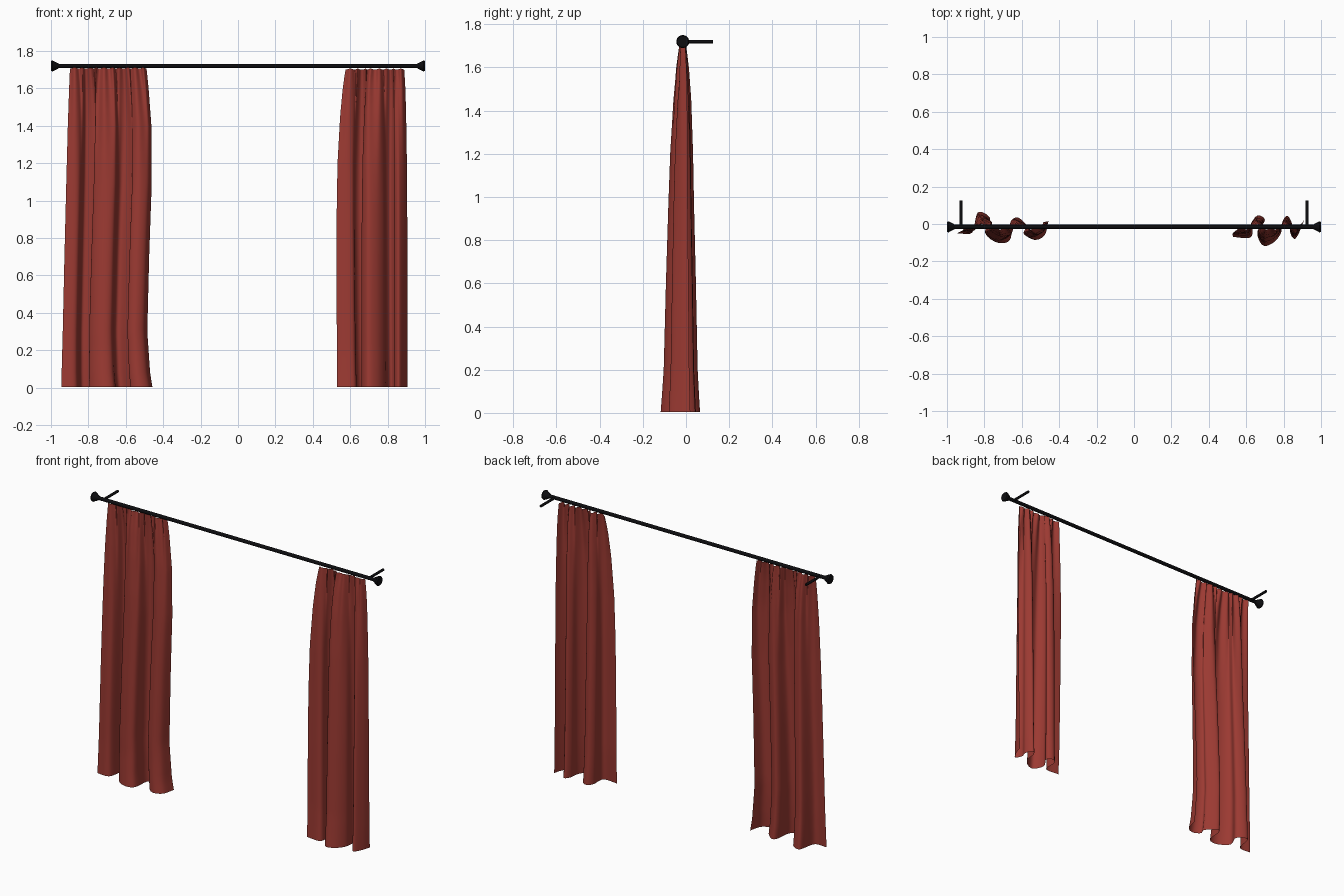
import bpy, bmesh, math
from mathutils import Vector, Matrix

if "Cube" in bpy.data.objects:
    bpy.data.objects.remove(bpy.data.objects["Cube"])

ROD_Y, ROD_Z = -0.015, 1.72


def material(name, rgb):
    m = bpy.data.materials.new(name)
    m.diffuse_color = (*rgb, 1)
    m.use_nodes = True
    m.node_tree.nodes["Principled BSDF"].inputs["Base Color"].default_value = m.diffuse_color
    return m


RED = material("red cloth", (0.33, 0.042, 0.032))
BLACK = material("black metal", (0.004, 0.004, 0.005))


def finish(name, bm, mat, angle=35):
    me = bpy.data.meshes.new(name)
    bm.to_mesh(me)
    bm.free()
    ob = bpy.data.objects.new(name, me)
    bpy.context.collection.objects.link(ob)
    me.materials.append(mat)
    bpy.ops.object.select_all(action='DESELECT')
    ob.select_set(True)
    bpy.context.view_layer.objects.active = ob
    bpy.ops.object.shade_smooth_by_angle(angle=math.radians(angle))
    return ob


def bar(name, a, b, r1, r2=None, sides=24):
    """Round bar or cone from point a to point b."""
    a, b = Vector(a), Vector(b)
    bm = bmesh.new()
    rot = (b - a).to_track_quat('Z', 'Y').to_matrix().to_4x4()
    bmesh.ops.create_cone(bm, cap_ends=True, segments=sides, radius1=r1,
                          radius2=r1 if r2 is None else r2, depth=(b - a).length,
                          matrix=Matrix.Translation((a + b) / 2) @ rot)
    return finish(name, bm, BLACK)


def table(z, rows, col):
    """Linear lookup in rows of (z, value, ...)."""
    for p, q in zip(rows, rows[1:]):
        if z <= q[0]:
            f = (z - p[0]) / (q[0] - p[0])
            return p[col] + (q[col] - p[col]) * f
    return rows[-1][col]


def spline(pts, n):
    """Smooth path through pts, sampled n + 1 times by even arc length."""
    p = [Vector(v) for v in pts]
    p = [2 * p[0] - p[1]] + p + [2 * p[-1] - p[-2]]
    fine = []
    for i in range(1, len(p) - 2):
        a, b, c, d = p[i - 1:i + 3]
        for k in range(16):
            t = k / 16
            fine.append(0.5 * (2 * b + (c - a) * t + (2 * a - 5 * b + 4 * c - d) * t * t
                               + (3 * b - a - 3 * c + d) * t ** 3))
    fine.append(p[-2])
    dist = [0]
    for a, b in zip(fine, fine[1:]):
        dist.append(dist[-1] + (b - a).length)
    rows = [(d, v.x, v.y) for d, v in zip(dist, fine)]
    return [(table(dist[-1] * i / n, rows, 1), table(dist[-1] * i / n, rows, 2))
            for i in range(n + 1)]


# how far the folds have opened at each height
OPEN = [(0, 1.0), (0.08, 0.94), (0.2, 0.86), (0.6, 0.76), (1.2, 0.58),
        (1.45, 0.44), (1.6, 0.28), (1.72, 0.06)]


def curtain(name, hem, edges, top, pleats):
    """Sheet hanging from tight pleats at the rod to the wide folds of the hem."""
    cols, rows = 130, 44
    path = spline(hem, cols)
    x0, x1 = hem[0][0], hem[-1][0]
    bm = bmesh.new()
    grid = []
    for j in range(rows + 1):
        z = 0.004 + (top - 0.004) * j / rows
        left, right, s = table(z, edges, 1), table(z, edges, 2), table(z, OPEN, 1)
        pinch = max(0, (z - 0.9) / (top - 0.9)) ** 1.5
        line = []
        for i, (hx, hy) in enumerate(path):
            u = i / cols
            w = u + ((hx - x0) / (x1 - x0) - u) * s ** 0.6
            wave = math.cos(2 * math.pi * pleats * u)
            y = ROD_Y + (hy - ROD_Y) * s + 0.009 * pinch * wave
            zz = z - 0.006 * (0.5 + 0.5 * wave) * (j == rows)
            line.append(bm.verts.new((left + (right - left) * w, y, zz)))
        grid.append(line)
    for a, b in zip(grid, grid[1:]):
        for i in range(cols):
            bm.faces.new((a[i], a[i + 1], b[i + 1], b[i]))
    return finish(name, bm, RED, 60)


# curtains
curtain("left_curtain",
        [(-.945, -.05), (-.865, -.045), (-.835, .062), (-.77, .03), (-.795, -.05),
         (-.73, -.1), (-.665, -.085), (-.65, .015), (-.62, .034), (-.565, -.02),
         (-.575, -.06), (-.53, -.085), (-.48, -.06), (-.46, .015)],
        [(0, -.945, -.457), (.08, -.943, -.47), (.3, -.937, -.485), (.7, -.928, -.475),
         (1.1, -.918, -.461), (1.4, -.91, -.463), (1.6, -.903, -.478), (1.72, -.898, -.49)],
        1.712, 10)
curtain("right_curtain",
        [(.53, -.07), (.625, -.07), (.635, .015), (.665, .046), (.70, .02),
         (.66, -.05), (.69, -.115), (.745, -.1), (.785, -.05), (.795, .015),
         (.82, .044), (.845, 0), (.835, -.045), (.86, -.08), (.89, -.03), (.905, .02)],
        [(0, .53, .905), (.5, .527, .905), (.9, .527, .905), (1.2, .532, .903),
         (1.45, .546, .899), (1.6, .56, .895), (1.72, .577, .888)],
        1.706, 8)

# rod, with a flared finial and a wall bracket at each end
bar("rod", (-0.97, ROD_Y, ROD_Z), (0.97, ROD_Y, ROD_Z), 0.011)
for side, s in (("left", -1), ("right", 1)):
    bar(side + "_finial", (s * 0.958, ROD_Y, ROD_Z), (s * 0.992, ROD_Y, ROD_Z), 0.012, 0.03)
    bar(side + "_finial_cap", (s * 0.992, ROD_Y, ROD_Z), (s, ROD_Y, ROD_Z), 0.03, 0.026)
    bar(side + "_bracket", (s * 0.925, ROD_Y, ROD_Z), (s * 0.925, 0.125, ROD_Z), 0.008, sides=16)
